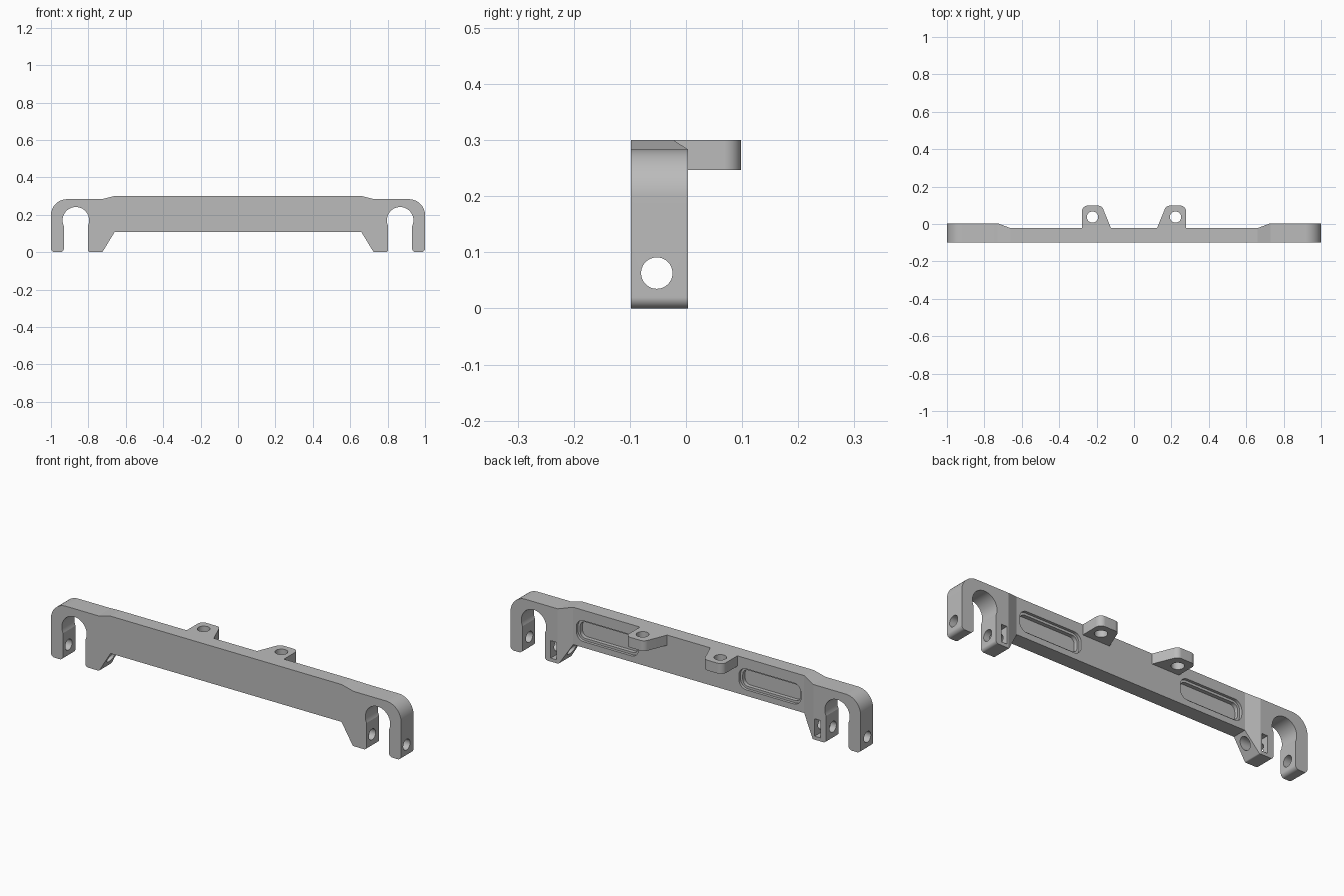
import bpy
import bmesh
from math import acos, cos, sin, pi
from mathutils import Vector

cube = bpy.data.objects.get("Cube")
if cube:
    bpy.data.objects.remove(cube, do_unlink=True)

grey = bpy.data.materials.new("plain grey")
grey.use_nodes = True
colour = (0.5, 0.5, 0.5, 1)
grey.diffuse_color = colour
grey.node_tree.nodes["Principled BSDF"].inputs["Base Color"].default_value = colour


def arc(u, v, r, start=0, end=2 * pi, steps=48):
    """Points on an arc, as sharp profile corners."""
    angles = [start + (end - start) * i / steps for i in range(steps + 1)]
    return [(u + r * cos(a), v + r * sin(a), 0) for a in angles]


def circle(u, v, r):
    return arc(u, v, r)[:-1]


def rounded(corners, steps=14):
    """Turn (u, v, radius) corners into a filleted outline."""
    out = []
    for i, (u, v, r) in enumerate(corners):
        p = Vector((u, v))
        if not r:
            out.append(p)
            continue
        a = (Vector(corners[i - 1][:2]) - p).normalized()
        b = (Vector(corners[(i + 1) % len(corners)][:2]) - p).normalized()
        half = a.angle(b) / 2
        centre = p + (a + b).normalized() * (r / sin(half))
        t = r * cos(half) / sin(half)
        first, last = p + a * t - centre, p + b * t - centre
        for k in range(steps + 1):
            out.append(centre + first.lerp(last, k / steps).normalized() * r)
    return out


def box(u0, u1, v0, v1, r=0):
    return [(u0, v0, r), (u1, v0, r), (u1, v1, r), (u0, v1, r)]


def prism(name, corners, axis, low, high):
    """Extrude an outline along one axis."""
    place = {"X": lambda p, d: (d, p.x, p.y),
             "Y": lambda p, d: (p.x, d, p.y),
             "Z": lambda p, d: (p.x, p.y, d)}[axis]
    bm = bmesh.new()
    outline = rounded(corners)
    face = bm.faces.new([bm.verts.new(place(p, low)) for p in outline])
    result = bmesh.ops.extrude_face_region(bm, geom=[face])
    moved = [g for g in result["geom"] if isinstance(g, bmesh.types.BMVert)]
    shift = Vector(place(Vector((0, 0)), high - low))
    bmesh.ops.translate(bm, verts=moved, vec=shift)
    bmesh.ops.recalc_face_normals(bm, faces=bm.faces)
    mesh = bpy.data.meshes.new(name)
    bm.to_mesh(mesh)
    bm.free()
    mesh.materials.append(grey)
    obj = bpy.data.objects.new(name, mesh)
    bpy.context.collection.objects.link(obj)
    return obj


def combine(target, tool, operation):
    """Apply a boolean and discard the tool."""
    tool.hide_render = True
    mod = target.modifiers.new("boolean", "BOOLEAN")
    mod.operation = operation
    mod.solver = "EXACT"
    mod.object = tool
    bpy.context.view_layer.objects.active = target
    bpy.ops.object.modifier_apply(modifier=mod.name)
    bpy.data.objects.remove(tool, do_unlink=True)


def mirrored(corners, side):
    return [(u * side, v, r) for u, v, r in corners]


FRONT, BACK, WEB = -0.098, 0.004, -0.022
TOP = 0.30

# Beam with a hooked clamp at each end
bore_x, bore_z, bore_r, slot = 0.867, 0.17, 0.071, 0.064
mouth = acos(slot / bore_r)
half = [(0.66, TOP, 0), (0.73, 0.283, 0), (1, 0.283, 0.085), (1, 0, 0.02),
        (bore_x + slot, 0, 0.02)]
half += arc(bore_x, bore_z, bore_r, -mouth, pi + mouth)
half += [(bore_x - slot, 0, 0.015), (0.725, 0, 0.008), (0.66, 0.107, 0)]
beam = prism("clamp_beam", half + mirrored(half, -1)[::-1], "Y", FRONT, BACK)

# Thinner web between the clamps, with sloping ends
slope = [(0.66, WEB, 0), (0.73, BACK, 0), (0.73, 0.1, 0)]
relief = prism("web_relief", slope + mirrored(slope, -1)[::-1], "Z", -0.1, 0.4)
combine(beam, relief, "DIFFERENCE")

for side in (1, -1):
    # Mounting lug with a vertical hole
    tab = [(0.278, -0.06, 0), (0.278, 0.098, 0.03), (0.172, 0.098, 0.03),
           (0.123, WEB, 0), (0.123, -0.06, 0)]
    lug = prism("lug", mirrored(tab, side), "Z", 0.247, TOP)
    combine(beam, lug, "UNION")
    hole = prism("lug_hole", circle(0.222 * side, 0.037, 0.03), "Z", 0.2, 0.4)
    combine(beam, hole, "DIFFERENCE")

    # Stepped pocket in the back of the web
    for inset, depth in ((0, 0.014), (0.012, 0.034)):
        shape = box(0.287 + inset, 0.642 - inset, 0.138 + inset, 0.246 - inset,
                    0.042 - inset)
        pocket = prism("pocket", mirrored(shape, side), "Y", WEB - depth, 0.05)
        combine(beam, pocket, "DIFFERENCE")

    # Clamp bolt hole through both legs, and nut slot in the inner leg
    ends = sorted((0.6 * side, 1.1 * side))
    bolt = prism("bolt_hole", circle(-0.052, 0.063, 0.028), "X", *ends)
    combine(beam, bolt, "DIFFERENCE")
    nut = prism("nut_slot", mirrored(box(0.738, 0.77, 0.018, 0.108), side),
                "Y", -0.087, 0.05)
    combine(beam, nut, "DIFFERENCE")

bpy.ops.object.select_all(action="DESELECT")
beam.select_set(True)
bpy.context.view_layer.objects.active = beam
bpy.ops.object.shade_smooth_by_angle(angle=0.2)
